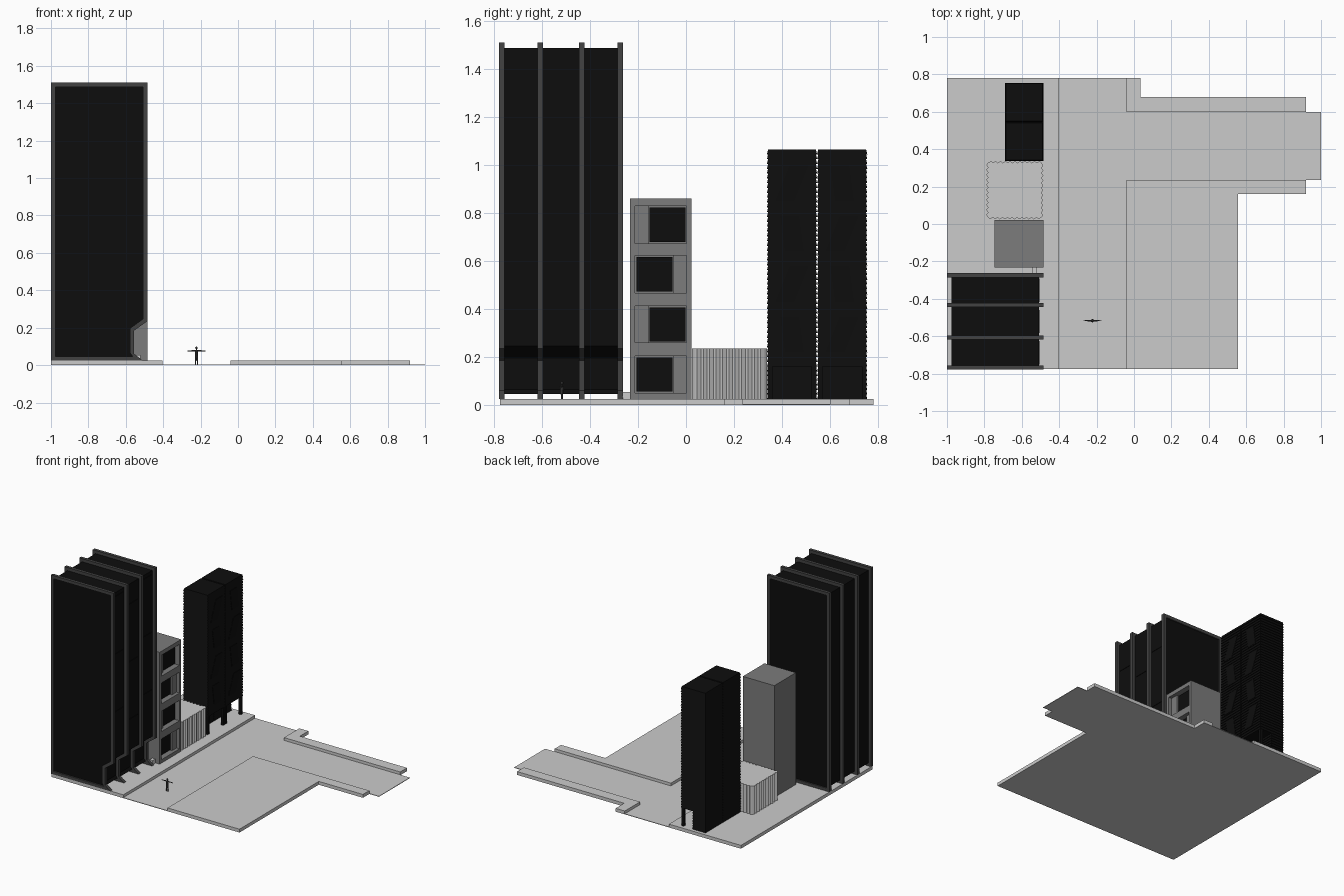
import bpy, bmesh, math
from mathutils import Vector

if "Cube" in bpy.data.objects:
    bpy.data.objects.remove(bpy.data.objects["Cube"])


def mat(name, v):
    m = bpy.data.materials.new(name)
    m.diffuse_color = (v, v, v, 1)
    m.use_nodes = True
    m.node_tree.nodes["Principled BSDF"].inputs["Base Color"].default_value = m.diffuse_color
    return m


BLACK, DARK, GREY = mat("black", 0.004), mat("dark_grey", 0.055), mat("mid_grey", 0.2)


def finish(name, bm, m=None):
    bmesh.ops.recalc_face_normals(bm, faces=bm.faces)
    me = bpy.data.meshes.new(name)
    bm.to_mesh(me)
    bm.free()
    ob = bpy.data.objects.new(name, me)
    bpy.context.collection.objects.link(ob)
    if m:
        me.materials.append(m)
    return ob


def place(axis, p, t):
    """2D profile point p at distance t along the extrusion axis."""
    return {"x": (t, *p), "y": (p[0], t, p[1]), "z": (*p, t)}[axis]


def prism(name, pts, axis, a, b, m=None, hole=None):
    """Extruded profile; hole is an inner loop with as many points."""
    bm = bmesh.new()
    n = len(pts)
    ring = lambda ps, t: [bm.verts.new(place(axis, p, t)) for p in ps]

    def bridge(r, s):
        for i in range(n):
            bm.faces.new((r[i], r[(i + 1) % n], s[(i + 1) % n], s[i]))
    o1, o2 = ring(pts, a), ring(pts, b)
    bridge(o1, o2)
    if hole:
        i1, i2 = ring(hole, a), ring(hole, b)
        bridge(i1, i2)
        bridge(o1, i1)
        bridge(o2, i2)
    else:
        bm.faces.new(o1)
        bm.faces.new(o2)
    return finish(name, bm, m)


def box(name, x, y, z, m=None):
    return prism(name, [(x[0], y[0]), (x[1], y[0]), (x[1], y[1]), (x[0], y[1])], "z", *z, m)


# streets and raised pavements
K = 0.025
prism("road", [(-0.405, -0.775), (-0.04, -0.775), (-0.04, 0.235), (1, 0.235), (1, 0.6),
               (-0.04, 0.6), (-0.04, 0.78), (-0.405, 0.78)], "z", 0, 0.004)
box("left_pavement", (-1, -0.405), (-0.775, 0.78), (0, K))
prism("right_pavement", [(-0.04, -0.775), (0.555, -0.775), (0.555, 0.16), (0.92, 0.16),
                         (0.92, 0.235), (-0.04, 0.235)], "z", 0, K)
prism("back_pavement", [(-0.04, 0.6), (0.92, 0.6), (0.92, 0.68), (0.035, 0.68),
                        (0.035, 0.78), (-0.04, 0.78)], "z", 0, K)

# tall tower: dark body wrapped by four frame fins, set back at street level
outer = [(-1, K), (-.51, K), (-.555, .06), (-.555, .185), (-.485, .235), (-.485, 1.51), (-1, 1.51)]
inner = [(-.977, .047), (-.563, .047), (-.577, .065), (-.577, .197), (-.508, .247),
         (-.508, 1.487), (-.977, 1.487)]
prism("tower_body", inner, "y", -0.768, -0.272, BLACK)
for i, y in enumerate((-0.779, -0.618, -0.445, -0.286)):
    prism(f"tower_fin_{i}", outer, "y", y, y + 0.023, DARK, inner)
for bay, y in enumerate((-0.688, -0.521, -0.354)):
    for row in range(3):
        z = 0.42 + row * 0.43 - 0.12 * (bay % 2)
        box(f"tower_window_{bay}_{row}", (-0.51, -0.505), (y - .062, y + .062),
            (z, z + 0.18), BLACK)

# narrow block: back shell plus a front wall pierced by four window bays
X0, X1 = -0.745, -0.485
DEPTH = 0.05
Y0, Y1 = -0.233, 0.022
WY0, WY1 = -0.212, 0.002
box("block_core", (X0, X1 - DEPTH), (Y0, Y1), (K, 0.86), GREY)
box("block_jamb_left", (X1 - DEPTH, X1), (Y0, WY0), (K, 0.86), GREY)
box("block_jamb_right", (X1 - DEPTH, X1), (WY1, Y1), (K, 0.86), GREY)
sills = [K, 0.05, 0.205, 0.26, 0.412, 0.467, 0.623, 0.674, 0.83, 0.86]
for i in range(0, 10, 2):
    box(f"block_band_{i // 2}", (X1 - DEPTH, X1), (WY0, WY1), (sills[i], sills[i + 1]), GREY)
for i in range(4):
    lo, hi = sills[2 * i + 1] + 0.006, sills[2 * i + 2] - 0.006
    pane, side = ((-0.206, -0.056), (-0.052, WY1)) if i % 2 == 0 else ((-0.152, -0.003), (WY0, -0.156))
    box(f"window_pane_{i}", (X1 - DEPTH - 0.01, X1 - 0.035), pane, (lo, hi), BLACK)
    box(f"window_panel_{i}", (X1 - DEPTH - 0.01, X1 - 0.025), side, (lo - 0.006, hi + 0.006), GREY)

# little step between the buildings
box("side_step", (-0.545, -0.52), (-0.265, -0.233), (K, 0.055))

# low corrugated building with a sawtooth outline
cs = [Vector(c) for c in ((-0.78, 0.035), (-0.495, 0.035), (-0.495, 0.327), (-0.78, 0.327))]
teeth = []
for i in range(4):
    a, b = cs[i], cs[(i + 1) % 4]
    d = (b - a).normalized()
    out = Vector((d.y, -d.x)) * 0.01
    for k in range(11):
        p = a + (b - a) * (k / 11)
        teeth += [tuple(p), tuple(p + (b - a) / 11 * 0.4 + out)]
prism("corrugated_shed", teeth, "z", K, 0.235)


def clad(name, x, y, z, n, m):
    """Box with overlapping horizontal boards on all sides."""
    bm = bmesh.new()
    h = (z[1] - z[0]) / n
    prev = None
    for k in range(n):
        for zz, e in ((z[0] + k * h, 0), (z[0] + (k + 1) * h, 0.005)):
            r = [bm.verts.new((px, py, zz)) for px, py in
                 ((x[0] + e, y[0] + e), (x[1] - e, y[0] + e), (x[1] - e, y[1] - e), (x[0] + e, y[1] - e))]
            if prev:
                for i in range(4):
                    bm.faces.new((prev[i], prev[(i + 1) % 4], r[(i + 1) % 4], r[i]))
            else:
                bm.faces.new(r)
            prev = r
    bm.faces.new(prev)
    return finish(name, bm, m)


# clad twin block standing on legs over a recessed ground floor
for s, (ya, yb) in enumerate(((0.337, 0.546), (0.546, 0.755))):
    clad(f"clad_volume_{s}", (-0.69, -0.485), (ya, yb), (0.16, 1.065), 45, BLACK)
    clad(f"clad_base_{s}", (-0.69, -0.58), (ya, yb), (K, 0.16), 7, BLACK)
    for side, y in (("a", ya + 0.003), ("b", yb - 0.023)):
        box(f"clad_leg_{s}{side}", (-0.508, -0.488), (y, y + 0.02), (K, 0.165), BLACK)
    for row in range(4):
        z = 0.22 + row * 0.21
        k = 0.02 if (row + s) % 2 else -0.02
        c = (ya + yb) / 2
        prism(f"slanted_window_{s}_{row}", [(c - .05 - k, z), (c + .03 - k, z), (c + .05 + k, z + .15),
                                            (c - .03 + k, z + .15)], "x", -0.5, -0.4845, BLACK)


# scale figure with outstretched arms
def limb(name, a, b, r1, r2):
    a, b = Vector(a), Vector(b)
    bm = bmesh.new()
    bmesh.ops.create_cone(bm, cap_ends=True, segments=8, radius1=r1, radius2=r2, depth=(b - a).length)
    bm.transform((b - a).to_track_quat("Z", "Y").to_matrix().to_4x4())
    bmesh.ops.translate(bm, verts=bm.verts, vec=(a + b) / 2)
    finish(name, bm, DARK)


FX, FY = -0.222, -0.517
limb("figure_torso", (FX, FY, 0.048), (FX, FY, 0.08), 0.007, 0.009)
limb("figure_neck", (FX, FY, 0.078), (FX, FY, 0.088), 0.003, 0.003)
for s, side in ((-1, "left"), (1, "right")):
    limb(f"figure_{side}_arm", (FX + s * .005, FY, 0.077), (FX + s * .047, FY, 0.076), 0.004, 0.002)
    limb(f"figure_{side}_leg", (FX + s * .004, FY, 0.052), (FX + s * .006, FY, 0.004), 0.005, 0.003)
bm = bmesh.new()
bmesh.ops.create_uvsphere(bm, u_segments=8, v_segments=6, radius=0.007)
bmesh.ops.translate(bm, verts=bm.verts, vec=(FX, FY, 0.092))
finish("figure_head", bm, DARK)
